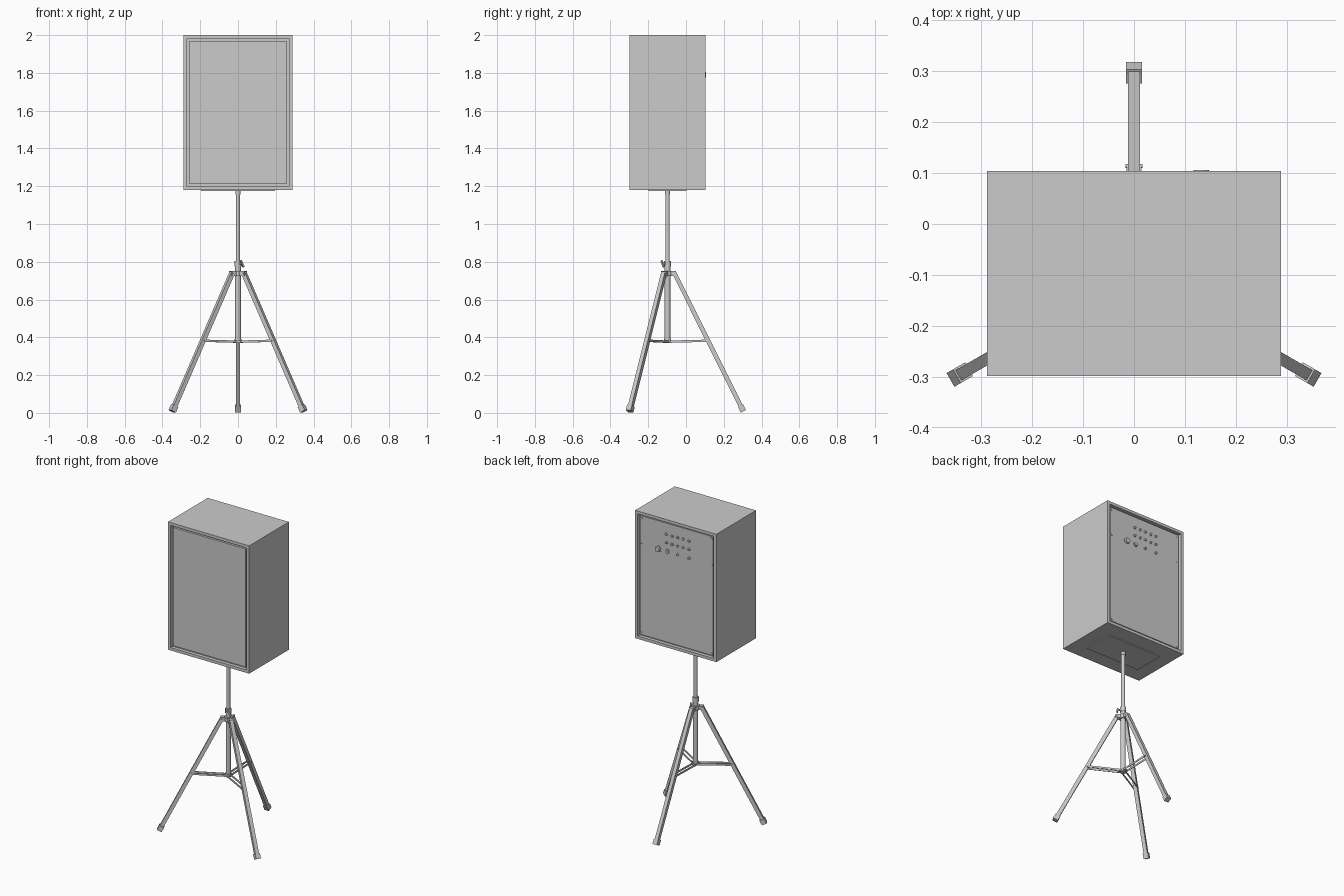
import bpy, bmesh, math
from mathutils import Vector, Matrix

if "Cube" in bpy.data.objects:
    bpy.data.objects.remove(bpy.data.objects["Cube"])

CY = -0.098  # y of the pole axis


def box(name, lo, hi):
    lo, hi = Vector(lo), Vector(hi)
    bpy.ops.mesh.primitive_cube_add(size=1)
    o = bpy.context.object
    o.name = name
    o.data.transform(Matrix.Translation((lo + hi) / 2) @ Matrix.Diagonal((*(hi - lo), 1)))
    return o


def cyl(name, a, b, r, sides=24, r2=None):
    a, b = Vector(a), Vector(b)
    bpy.ops.mesh.primitive_cone_add(vertices=sides, radius1=r, radius2=r if r2 is None else r2,
                                    depth=(b - a).length)
    o = bpy.context.object
    o.name = name
    rot = Vector((0, 0, 1)).rotation_difference(b - a).to_matrix().to_4x4()
    o.data.transform(Matrix.Translation((a + b) / 2) @ rot)
    bpy.ops.object.shade_smooth_by_angle(angle=math.radians(35))
    return o


def bar(name, a, b, w, d, side):
    """Rectangular bar from a to b, width w along side, depth d across it."""
    a, b, t = Vector(a), Vector(b), Vector(side)
    z = (b - a).normalized()
    n = z.cross(t)
    m = Matrix((t * w, n * d, z * (b - a).length)).transposed().to_4x4()
    bpy.ops.mesh.primitive_cube_add(size=1)
    o = bpy.context.object
    o.name = name
    o.data.transform(Matrix.Translation((a + b) / 2) @ m)
    return o


# Cabinet: box with framed recesses front and back
cab = box("cabinet", (-0.288, -0.298, 1.18), (0.288, 0.104, 2.0))
bm = bmesh.new()
bm.from_mesh(cab.data)
bm.normal_update()
for s in (-1, 1):
    f = next(f for f in bm.faces if f.normal.y * s > 0.9)
    bmesh.ops.inset_region(bm, faces=[f], thickness=0.026)
    f = bmesh.ops.extrude_discrete_faces(bm, faces=[f])["faces"][0]
    bmesh.ops.translate(bm, verts=f.verts, vec=(0, -0.022 * s, 0))
    bm.normal_update()
bm.to_mesh(cab.data)
bm.free()

# Panels sitting in the recesses, mounting plate underneath
box("front_grille", (-0.257, -0.29, 1.211), (0.257, -0.274, 1.969))
box("back_panel", (-0.259, 0.08, 1.209), (0.259, 0.094, 1.971))
box("mounting_plate", (-0.195, CY - 0.1, 1.174), (0.195, CY + 0.1, 1.183))

# Control knobs and sockets on the back: x, z, radius, height
cols = (0.073, 0.033, -0.007, -0.047, -0.087)
controls = [(x, z, 0.008, 0.008) for z in (1.9, 1.846) for x in cols]
controls += [(0.132, 1.79, 0.018, 0.012), (0.066, 1.79, 0.013, 0.007),
             (-0.007, 1.79, 0.008, 0.008), (-0.087, 1.79, 0.008, 0.008)]
for x, z, r, h in controls:
    cyl("control_base", (x, 0.092, z), (x, 0.096, z), r * 1.2)
    cyl("control_knob", (x, 0.094, z), (x, 0.094 + h, z), r, r2=r * 0.85)

# Panel screws
for x in (-0.248, 0.248):
    for z in (1.222, 1.79, 1.958):
        cyl("panel_screw", (x, 0.092, z), (x, 0.097, z), 0.006, 12)

# Telescopic pole, lower tube and collars
cyl("upper_pole", (0, CY, 0.72), (0, CY, 1.176), 0.0115)
cyl("pole_cap", (0, CY, 1.155), (0, CY, 1.176), 0.0135)
cyl("lower_tube", (0, CY, 0.372), (0, CY, 0.78), 0.015)
cyl("leg_hub", (0, CY, 0.725), (0, CY, 0.752), 0.024)
cyl("clamp_collar", (0, CY, 0.775), (0, CY, 0.805), 0.018)
cyl("brace_hub", (0, CY, 0.37), (0, CY, 0.39), 0.019)

# Clamp knob with wing handle
k = Vector((0.65, -0.76, 0))
p = Vector((0, CY, 0.79))
cyl("clamp_screw", p, p + k * 0.036, 0.005, 12)
bar("clamp_wing", p + k * 0.034 + Vector((-0.008, -0.006, 0.016)),
    p + k * 0.034 + Vector((0.008, 0.006, -0.018)), 0.008, 0.01, k)

# Three legs with feet, hinges and paired braces
for i in range(3):
    a = math.radians(90 + 120 * i)
    u = Vector((math.cos(a), math.sin(a), 0))
    t = Vector((-u.y, u.x, 0))

    def at(r, z, off=0.0):
        return Vector((0, CY, z)) + u * r + t * off

    top, tip = at(0.034, 0.745), at(0.402, 0.008)
    leg = bar("leg", top, tip, 0.023, 0.023, t)
    # Level cut at the leg top
    for v in leg.data.vertices:
        if v.co.z > 0.5:
            v.co += (tip - top) * ((v.co.z - 0.748) / (top.z - tip.z))
    bar("foot", tip.lerp(top, 0.04), tip, 0.031, 0.031, t)
    for s in (-1, 1):
        bar("hinge_cheek", at(0.01, 0.738), at(0.046, 0.738), 0.003, 0.024, t) \
            .data.transform(Matrix.Translation(t * 0.013 * s))
        bar("brace", at(0.01, 0.377, 0.013 * s), at(0.212, 0.382, 0.013 * s), 0.003, 0.012, t)
    cyl("hinge_pin", at(0.037, 0.738, -0.017), at(0.037, 0.738, 0.017), 0.004, 12)
    cyl("brace_pin", at(0.212, 0.382, -0.017), at(0.212, 0.382, 0.017), 0.004, 12)
    cyl("brace_hub_pin", at(0.022, 0.378, -0.016), at(0.022, 0.378, 0.016), 0.004, 12)
